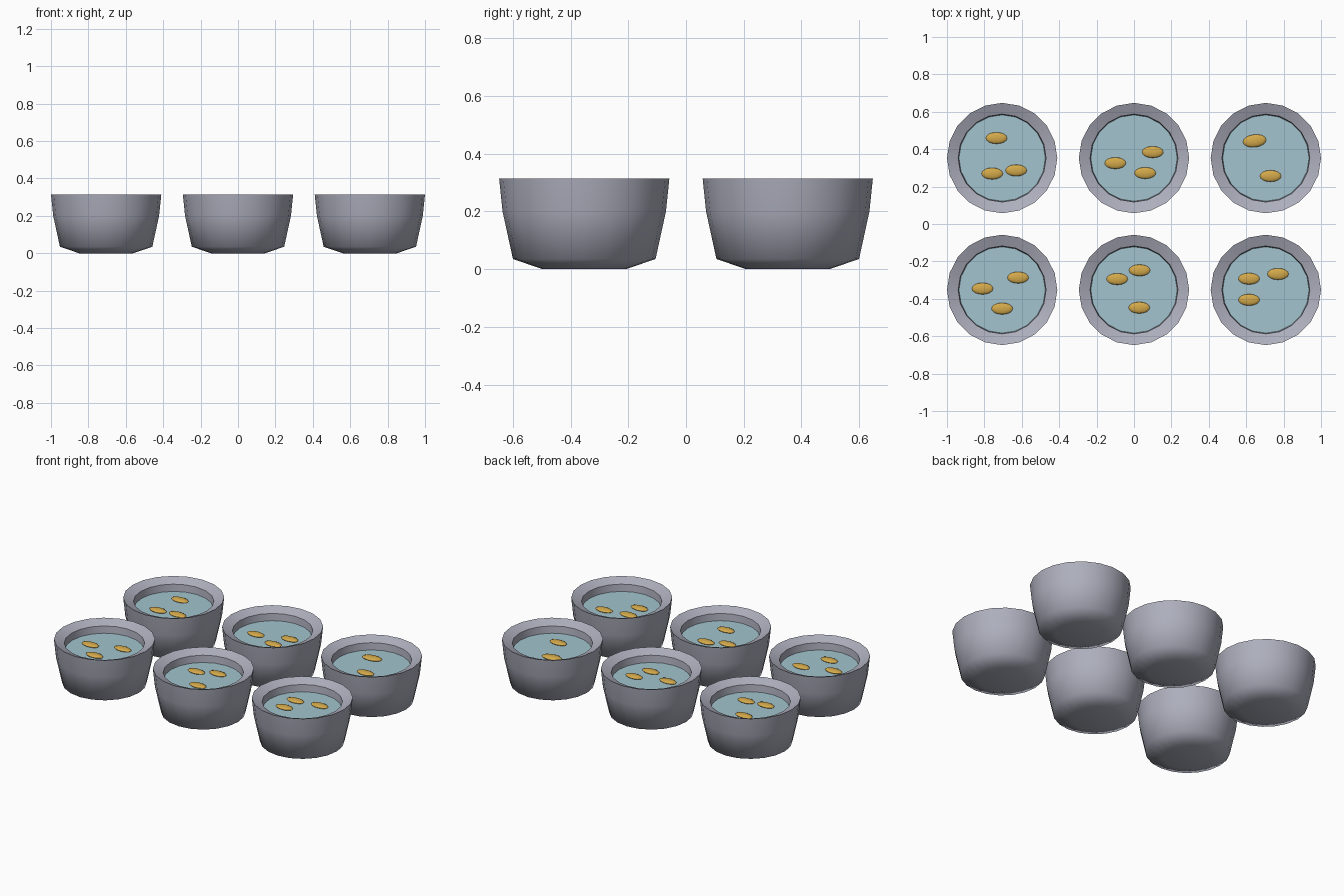
import bpy, bmesh, math
from mathutils import Matrix

if "Cube" in bpy.data.objects:
    bpy.data.objects.remove(bpy.data.objects["Cube"])


def material(name, rgb):
    m = bpy.data.materials.new(name)
    m.use_nodes = True
    col = (*rgb, 1.0)
    m.diffuse_color = col
    m.node_tree.nodes["Principled BSDF"].inputs["Base Color"].default_value = col
    return m


GREY = material("grey stoneware", (0.42, 0.43, 0.51))
WATER = material("pale blue liquid", (0.36, 0.55, 0.62))
GOLD = material("golden bean", (0.66, 0.40, 0.07))

SIDES = 20
WATER_Z = 0.245
# Outer wall from foot to rim, then over the sloping lip and down inside
POT_PROFILE = [(0.144, 0), (0.247, 0.035), (0.283, 0.2), (0.295, 0.315),
               (0.235, 0.29), (0.23, 0.235)]


def finish(bm, name, mat, location, angle):
    mesh = bpy.data.meshes.new(name)
    bmesh.ops.recalc_face_normals(bm, faces=bm.faces)
    bm.to_mesh(mesh)
    bm.free()
    mesh.materials.append(mat)
    ob = bpy.data.objects.new(name, mesh)
    ob.location = location
    bpy.context.collection.objects.link(ob)
    bpy.ops.object.select_all(action='DESELECT')
    ob.select_set(True)
    bpy.context.view_layer.objects.active = ob
    bpy.ops.object.shade_smooth_by_angle(angle=math.radians(angle))
    return ob


def pot(name, x, y):
    bm = bmesh.new()
    rings = []
    for r, z in POT_PROFILE:
        rings.append([bm.verts.new((r * math.cos(a), r * math.sin(a), z))
                      for a in (math.tau * i / SIDES for i in range(SIDES))])
    for lo, hi in zip(rings, rings[1:]):
        for i in range(SIDES):
            j = (i + 1) % SIDES
            bm.faces.new((lo[i], lo[j], hi[j], hi[i]))
    bm.faces.new(rings[0][::-1])
    bm.faces.new(rings[-1])
    finish(bm, name, GREY, (x, y, 0), 60)


def liquid(name, x, y):
    bm = bmesh.new()
    bmesh.ops.create_circle(bm, cap_ends=True, segments=SIDES, radius=0.231)
    finish(bm, name, WATER, (x, y, WATER_Z), 30)


def bean(name, x, y, turn=0, size=1.0):
    bm = bmesh.new()
    bmesh.ops.create_uvsphere(bm, u_segments=16, v_segments=8, radius=size)
    bm.transform(Matrix.Rotation(math.radians(turn), 4, 'Z')
                 @ Matrix.Diagonal((0.057, 0.031, 0.011, 1)))
    finish(bm, name, GOLD, (x, y, WATER_Z + 0.004), 60)


# Bean offsets from each pot centre, (x, y, turn, size)
BEANS = {
    (-1, 1): [(-.03, .107), (-.053, -.083), (.075, -.066)],
    (0, 1): [(-.1, -.027), (.1, .032), (.06, -.08)],
    (1, 1): [(-.06, .092, 7, 1.1), (.025, -.096)],
    (-1, -1): [(-.105, .007), (.085, .066), (0, -.1)],
    (0, -1): [(-.09, .058), (.03, .105), (.028, -.095)],
    (1, -1): [(-.09, .06), (.065, .085), (-.09, -.053)],
}
X_NAMES = {-1: "right", 0: "middle", 1: "left"}
for (cx, cy), spots in BEANS.items():
    x, y = cx * 0.705, cy * 0.3525
    tag = ("front_" if cy < 0 else "back_") + X_NAMES[cx]
    pot(tag + "_pot", x, y)
    liquid(tag + "_liquid", x, y)
    for n, (dx, dy, *extra) in enumerate(spots, 1):
        bean(f"{tag}_bean_{n}", x + dx, y + dy, *extra)
